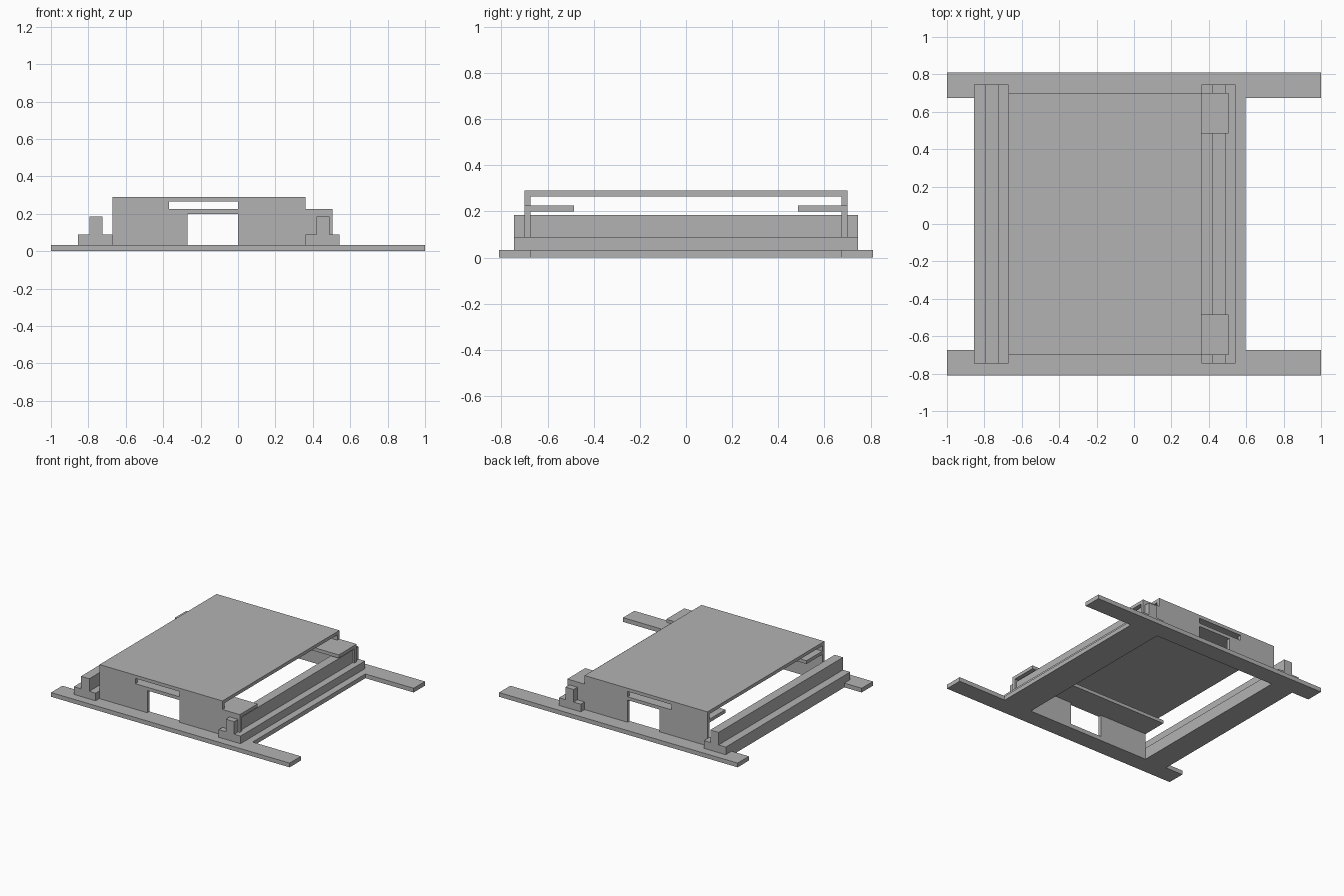
import bpy
import bmesh
from mathutils import Vector

cube = bpy.data.objects.get("Cube")
if cube:
    bpy.data.objects.remove(cube, do_unlink=True)

grey = bpy.data.materials.new("plain_grey")
grey.use_nodes = True
COLOUR = (0.45, 0.45, 0.45, 1)
grey.diffuse_color = COLOUR
grey.node_tree.nodes["Principled BSDF"].inputs["Base Color"].default_value = COLOUR

BASE = 0.032      # top of the base frame
STEP = 0.09       # top of the beam feet
SHELF = (0.2, 0.225)
ROOF = (0.265, 0.29)
IN_Y, OUT_Y = 0.675, 0.70      # inner and outer faces of the side walls
BACK_X, ROOF_X = -0.67, 0.36   # ends of the roof


def extrude(name, points, axis, low, high):
    """Extrude a flat outline: (x, z) along y, or (x, y) along z."""
    place = (lambda a, b: (a, low, b)) if axis == "y" else (lambda a, b: (a, b, low))
    bm = bmesh.new()
    face = bm.faces.new([bm.verts.new(place(*p)) for p in points])
    out = bmesh.ops.extrude_face_region(bm, geom=[face])
    moved = [v for v in out["geom"] if isinstance(v, bmesh.types.BMVert)]
    shift = Vector((0, high - low, 0) if axis == "y" else (0, 0, high - low))
    bmesh.ops.translate(bm, verts=moved, vec=shift)
    bmesh.ops.recalc_face_normals(bm, faces=bm.faces)
    mesh = bpy.data.meshes.new(name)
    bm.to_mesh(mesh)
    bm.free()
    mesh.materials.append(grey)
    obj = bpy.data.objects.new(name, mesh)
    bpy.context.collection.objects.link(obj)
    return obj


def box(name, x, y, z):
    outline = [(x[0], y[0]), (x[1], y[0]), (x[1], y[1]), (x[0], y[1])]
    return extrude(name, outline, "z", *z)


# Base frame: H-shaped plate with a rectangular opening
half = [(-1, -0.81), (1, -0.81), (1, -IN_Y), (0.595, -IN_Y)]
other = [(0.595, IN_Y), (1, IN_Y), (1, 0.81), (-1, 0.81), (-1, IN_Y), (-0.855, IN_Y)]
base = extrude("base_frame", half + other + [(-0.855, -IN_Y), (-1, -IN_Y)], "z", 0, BASE)
cutter = box("opening_cutter", (BACK_X, ROOF_X), (-IN_Y, IN_Y), (-0.1, 0.1))
cutter.hide_render = True
cut = base.modifiers.new("opening", "BOOLEAN")
cut.operation = "DIFFERENCE"
cut.solver = "EXACT"
cut.object = cutter
bpy.context.view_layer.objects.active = base
bpy.ops.object.modifier_apply(modifier=cut.name)
bpy.data.objects.remove(cutter, do_unlink=True)

# Stepped cross beams at both ends
for name, x in (("right_beam", -0.855), ("left_beam", 0.36)):
    rib = x + 0.06
    profile = [(x, BASE), (x + 0.183, BASE), (x + 0.183, STEP), (rib + 0.07, STEP),
               (rib + 0.07, 0.185), (rib, 0.185), (rib, STEP), (x, STEP)]
    extrude(name, profile, "y", -0.745, 0.745)

# Side walls with a doorway below and a slot above, and inner shelves
wall = [(BACK_X, BASE), (-0.27, BASE), (-0.27, SHELF[0]), (0, SHELF[0]), (0, BASE),
        (0.505, BASE), (0.505, SHELF[1]), (ROOF_X, SHELF[1]), (ROOF_X, ROOF[0]),
        (0, ROOF[0]), (0, SHELF[1]), (-0.37, SHELF[1]), (-0.37, ROOF[0]), (BACK_X, ROOF[0])]
for side, s in (("front", -1), ("back", 1)):
    extrude(side + "_wall", wall, "y", *sorted((s * IN_Y, s * OUT_Y)))
    box(side + "_shelf", (BACK_X, 0.505), sorted((s * 0.485, s * IN_Y)), SHELF)

# Roof plate
box("roof", (BACK_X, ROOF_X), (-OUT_Y, OUT_Y), ROOF)
